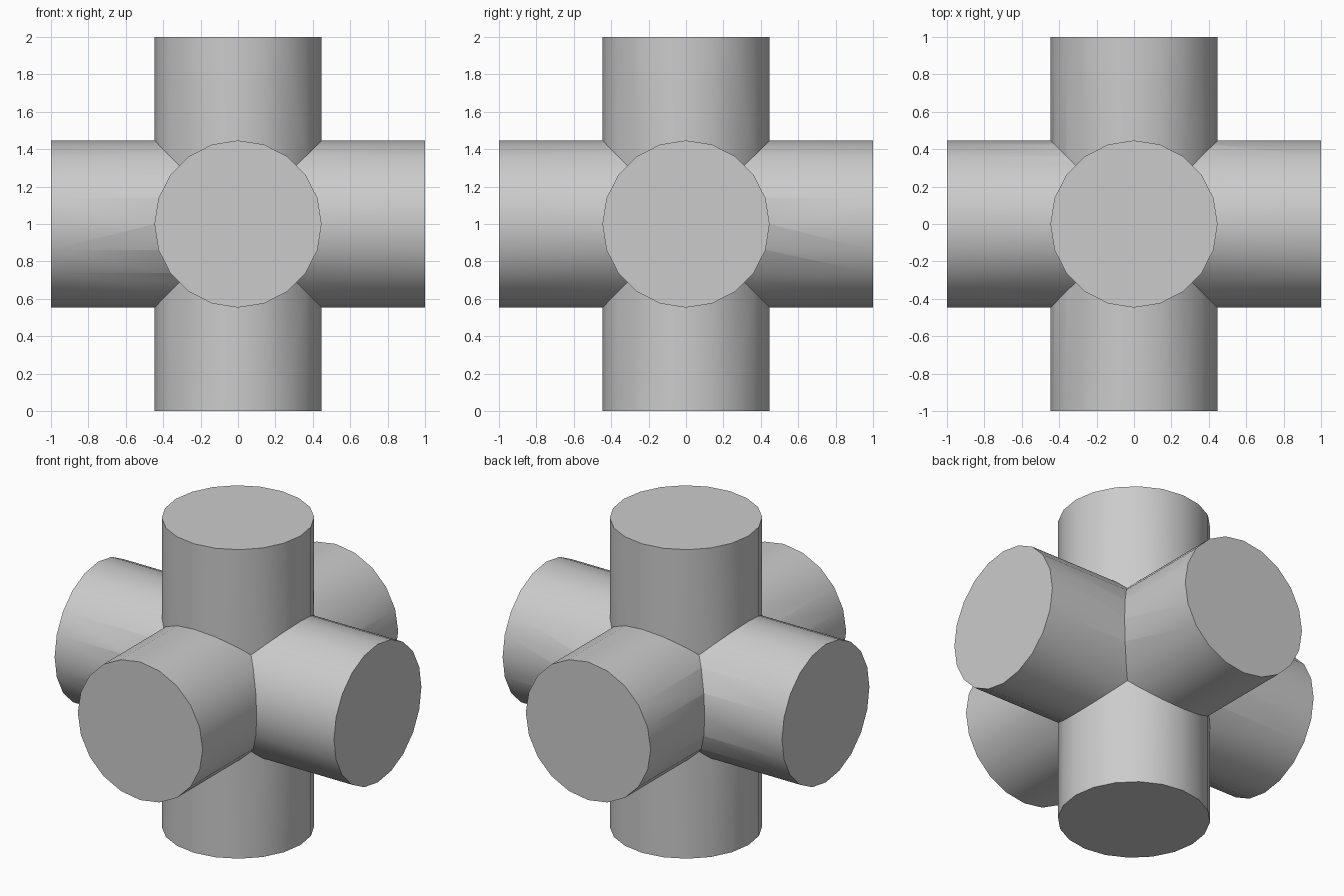
import bpy
import math

RADIUS = 0.447
LENGTH = 2.0
SIDES = 20

if "Cube" in bpy.data.objects:
    bpy.data.objects.remove(bpy.data.objects["Cube"], do_unlink=True)

# Single plain grey
grey = bpy.data.materials.new("plain_grey")
grey.use_nodes = True
colour = (0.6, 0.6, 0.6, 1.0)
grey.diffuse_color = colour
grey.node_tree.nodes["Principled BSDF"].inputs["Base Color"].default_value = colour


def add_bar(name, rotation):
    bpy.ops.mesh.primitive_cylinder_add(
        vertices=SIDES, radius=RADIUS, depth=LENGTH,
        location=(0, 0, LENGTH / 2), rotation=rotation)
    bar = bpy.context.object
    bar.name = name
    bar.data.materials.append(grey)
    bpy.ops.object.transform_apply(location=False, rotation=True, scale=False)
    return bar


# Three equal round bars crossing at the centre
quarter = math.pi / 2
cross = add_bar("six_way_cross", (0, 0, 0))
bars = [add_bar("side_bar", (0, quarter, 0)),
        add_bar("front_bar", (quarter, 0, 0))]

# Weld the bars into one body
for bar in bars:
    bpy.ops.object.select_all(action="DESELECT")
    cross.select_set(True)
    bpy.context.view_layer.objects.active = cross
    union = cross.modifiers.new("union", "BOOLEAN")
    union.operation = "UNION"
    union.solver = "EXACT"
    union.object = bar
    bpy.ops.object.modifier_apply(modifier=union.name)
    bpy.data.objects.remove(bar, do_unlink=True)

# Smooth round walls, crisp caps and joints
bpy.ops.object.shade_smooth_by_angle(angle=math.radians(30))
